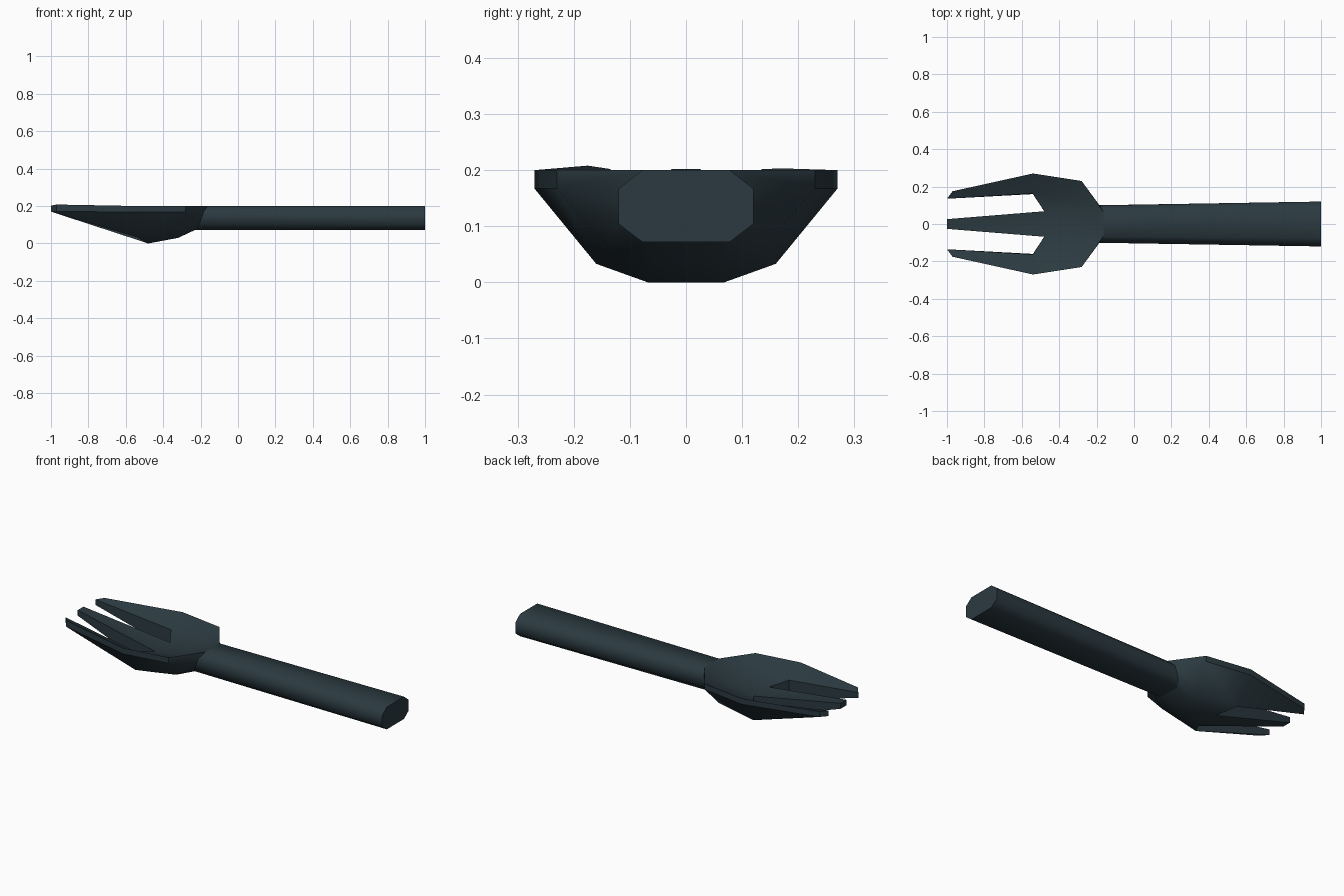
import bpy, bmesh, math

if "Cube" in bpy.data.objects:
    bpy.data.objects.remove(bpy.data.objects["Cube"])

steel = bpy.data.materials.new("dark slate")
steel.diffuse_color = (0.024, 0.042, 0.051, 1)
steel.use_nodes = True
steel.node_tree.nodes["Principled BSDF"].inputs["Base Color"].default_value = steel.diffuse_color


def finish(name, bm, angle):
    bmesh.ops.recalc_face_normals(bm, faces=bm.faces)
    mesh = bpy.data.meshes.new(name)
    bm.to_mesh(mesh)
    bm.free()
    ob = bpy.data.objects.new(name, mesh)
    bpy.context.collection.objects.link(ob)
    mesh.materials.append(steel)
    bpy.ops.object.select_all(action='DESELECT')
    ob.select_set(True)
    bpy.context.view_layer.objects.active = ob
    bpy.ops.object.shade_smooth_by_angle(angle=math.radians(angle))
    return ob


TOP, RIM = 0.2, 0.167

# Neck section shared by head and handle, top to bottom
neck = [(-0.163, 0.065, TOP), (-0.185, 0.10, RIM), (-0.205, 0.10, 0.104), (-0.23, 0.065, 0.072)]

# Fork head: half profile, repeated for both sides
# f = slot root, r = rear of bowl, n = neck, t = top edge, i = hollow, a/b/m = tine tips
half = {
    'f0': (-0.48, 0.068, 0.0), 'f1': (-0.54, 0.16, 0.033), 'f2': (-0.54, 0.27, RIM),
    'r0': (-0.32, 0.058, 0.03), 'r1': (-0.30, 0.135, 0.06), 'r2': (-0.28, 0.23, RIM),
    'tn': neck[0], 'n2': neck[1], 'n1': neck[2], 'n0': neck[3],
    't0': (-0.48, 0.068, 0.12), 't1': (-0.54, 0.163, 0.14), 't2': (-0.54, 0.27, TOP),
    'tr': (-0.28, 0.23, TOP),
    'i0': (-0.32, 0.058, 0.145), 'i1': (-0.30, 0.135, 0.165),
    'a': (-0.97, 0.175, 0.172), 'at': (-0.97, 0.175, 0.203),
    'b': (-1.0, 0.135, 0.17), 'bt': (-1.0, 0.135, 0.202),
    'm': (-1.0, 0.026, 0.17), 'mt': (-1.0, 0.026, 0.202),
}
side_faces = [
    'f0 f1 r1 r0', 'f1 f2 r2 r1', 'r0 r1 n1 n0', 'r1 r2 n2 n1',      # bowl underside
    'f2 t2 tr r2', 'r2 tr tn n2', 'f0 t0 t1 f1',                      # rim, slot root
    't0 t1 i1 i0', 't1 t2 tr i1', 'i0 i1 tn', 'i1 tr tn',             # hollow top
    'f1 f2 a b', 'f2 t2 at a', 'f1 t1 bt b', 'a at bt b', 't1 t2 at bt',  # outer tine
    'f0 t0 mt m',                                                     # middle tine side
]
centre_strips = ['f0 r0', 'r0 n0', 'f0 m', 't0 mt', 'm mt', 't0 i0', 'i0 tn']

bm = bmesh.new()
sides = []
for s in (1, -1):
    v = {k: bm.verts.new((x, s * y, z)) for k, (x, y, z) in half.items()}
    for f in side_faces:
        bm.faces.new([v[k] for k in f.split()])
    sides.append(v)
sides[1]['at'].co.z = 0.208  # one tip is bent up a touch
for strip in centre_strips:
    p, q = strip.split()
    bm.faces.new((sides[0][p], sides[0][q], sides[1][q], sides[1][p]))
finish("fork_head", bm, 36)

# Handle: chamfered bar growing out of the neck, slightly wider at the free end
end = [(1.0, 0.078, TOP), (1.0, 0.12, RIM), (1.0, 0.12, 0.104), (1.0, 0.078, 0.072)]
bm = bmesh.new()
rings = [[bm.verts.new(p) for p in prof + [(x, -y, z) for x, y, z in reversed(prof)]]
         for prof in (neck, end)]
for i in range(8):
    j = (i + 1) % 8
    bm.faces.new((rings[0][i], rings[0][j], rings[1][j], rings[1][i]))
bm.faces.new(rings[1])
finish("handle", bm, 55)
